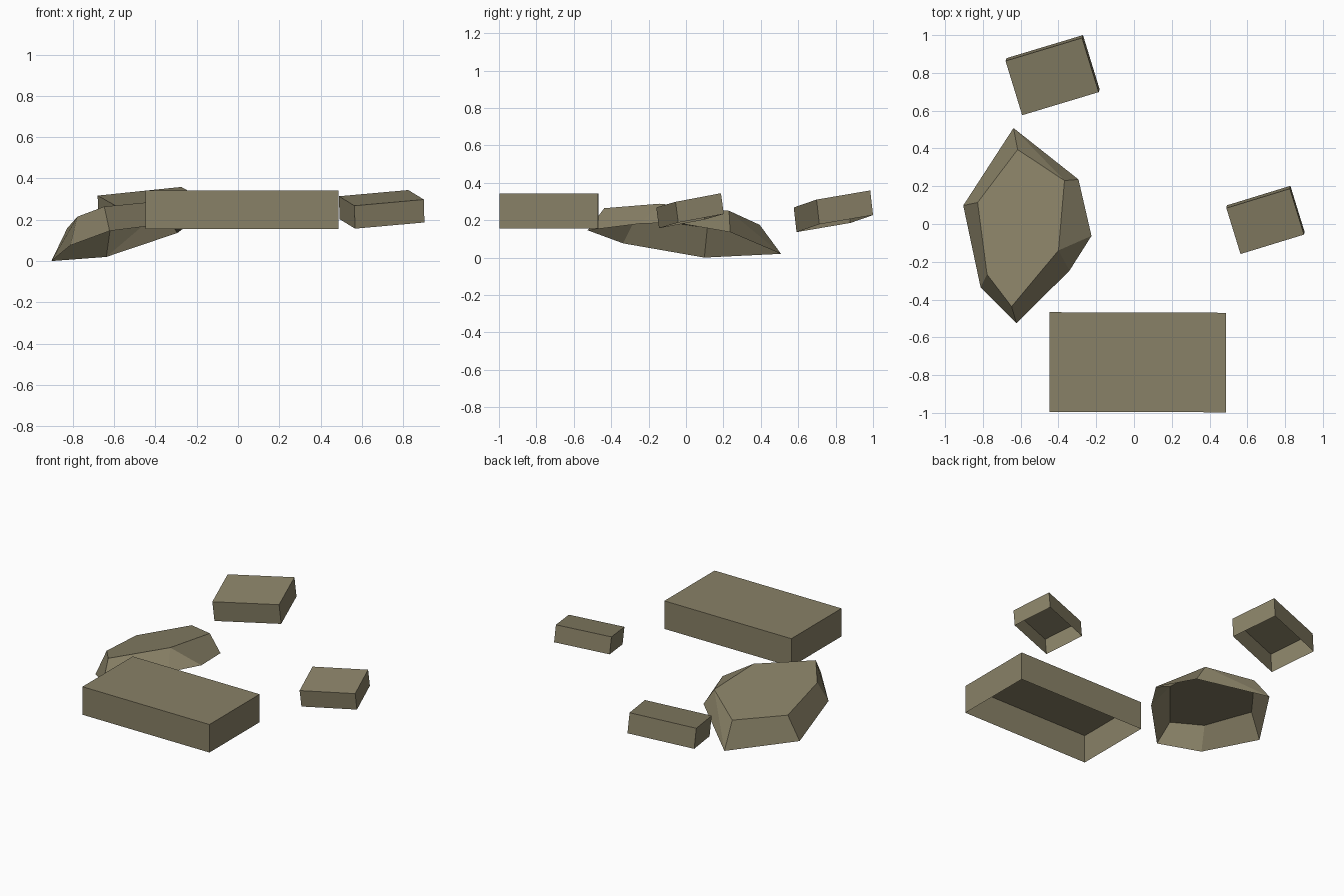
import bpy, bmesh
from mathutils import Vector

if "Cube" in bpy.data.objects:
    bpy.data.objects.remove(bpy.data.objects["Cube"])

stone = bpy.data.materials.new("olive grey stone")
stone.diffuse_color = (0.25, 0.22, 0.135, 1)
stone.use_nodes = True
stone.node_tree.nodes["Principled BSDF"].inputs["Base Color"].default_value = stone.diffuse_color


def shell(name, top, bottom, sides):
    """Open-bottomed stone: a top cap plus side faces given as ring indices."""
    bm = bmesh.new()
    t = [bm.verts.new(p) for p in top]
    b = [bm.verts.new(p) for p in bottom]
    bm.faces.new(t)
    for ti, bi in sides:
        bm.faces.new([t[i] for i in ti] + [b[i] for i in bi])
    bmesh.ops.recalc_face_normals(bm, faces=bm.faces)
    # open shells: make sure the cap faces up
    bm.faces.ensure_lookup_table()
    if bm.faces[0].normal.z < 0:
        bmesh.ops.reverse_faces(bm, faces=bm.faces)
    me = bpy.data.meshes.new(name)
    bm.to_mesh(me)
    bm.free()
    me.materials.append(stone)
    ob = bpy.data.objects.new(name, me)
    bpy.context.collection.objects.link(ob)


def slab(name, corner, along, across, down):
    """Box slab without an underside, from a top corner and three edges."""
    c, u, v, d = map(Vector, (corner, along, across, down))
    top = [c, c + u, c + u + v, c + v]
    ring = [((i, (i + 1) % 4), ((i + 1) % 4, i)) for i in range(4)]
    shell(name, top, [p + d for p in top], ring)


# Three cut slabs
slab("front_slab", (-0.447, -0.467, 0.342), (0.935, -0.003, 0),
     (0, -0.527, 0), (0, 0, -0.186))
slab("right_slab", (0.489, 0.084, 0.314), (0.336, 0.103, 0.030),
     (0.075, -0.243, -0.046), (0.003, 0.015, -0.111))
slab("back_slab", (-0.680, 0.863, 0.317), (0.405, 0.122, 0.042),
     (0.088, -0.287, -0.049), (0.005, 0.015, -0.132))

# Faceted boulder: tilted six-sided top, seven-sided rim
boulder_top = [(-0.616, 0.394, 0.175), (-0.368, 0.230, 0.250),
               (-0.400, -0.140, 0.288), (-0.648, -0.437, 0.264),
               (-0.778, -0.267, 0.215), (-0.828, 0.114, 0.158)]
boulder_rim = [(-0.638, 0.508, 0.020), (-0.294, 0.236, 0.136),
               (-0.225, -0.063, 0.188), (-0.341, -0.246, 0.181),
               (-0.622, -0.526, 0.146), (-0.812, -0.336, 0.076),
               (-0.904, 0.098, 0.0)]
shell("boulder", boulder_top, boulder_rim, [
    ((0, 1), (0,)), ((1,), (1, 0)), ((1, 2), (2, 1)), ((2,), (3, 2)),
    ((2, 3), (4, 3)), ((3, 4), (5, 4)), ((4, 5), (6, 5)), ((5, 0), (0, 6))])
